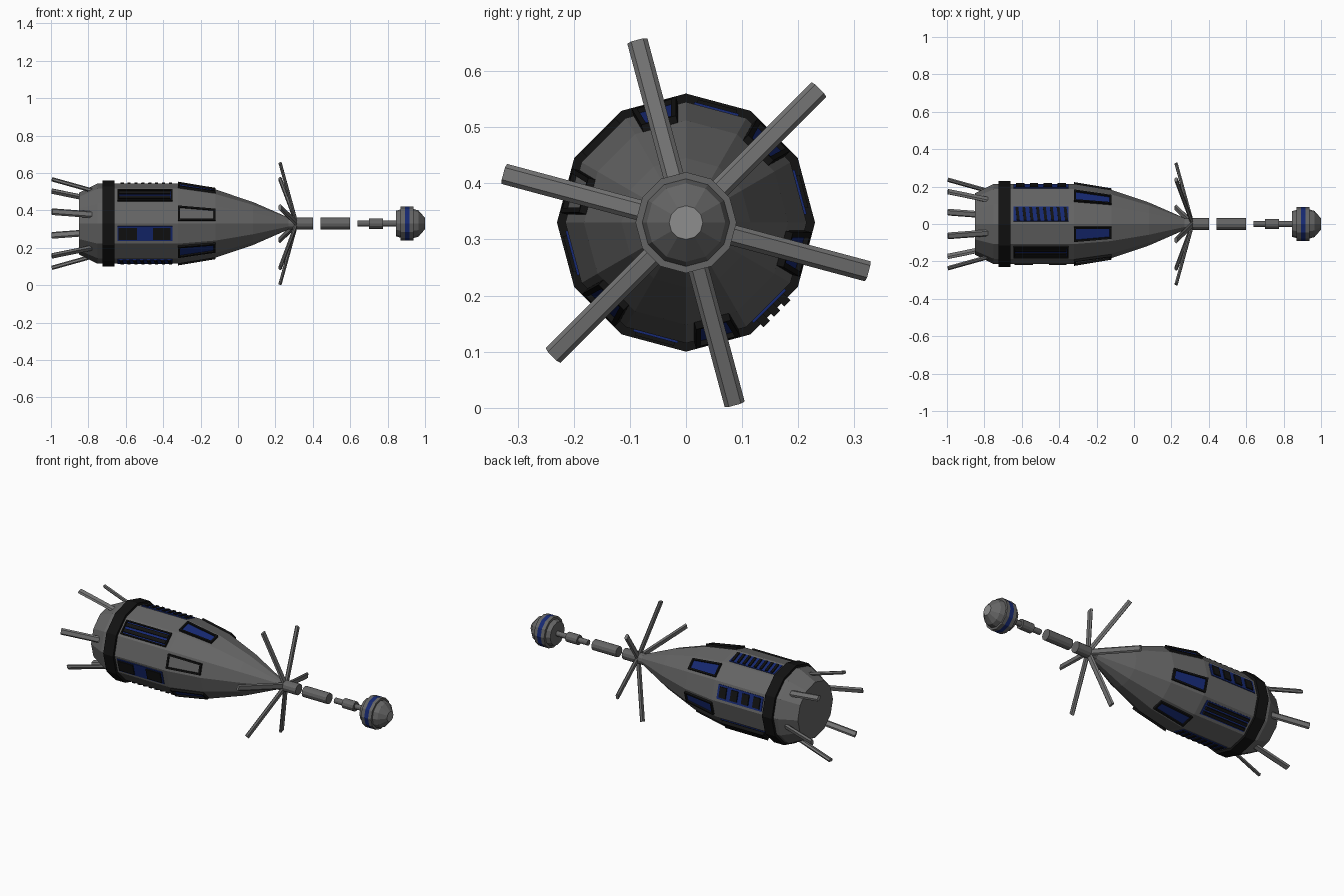
import bpy, bmesh, math
from mathutils import Vector

if "Cube" in bpy.data.objects:
    bpy.data.objects.remove(bpy.data.objects["Cube"], do_unlink=True)

AXIS_Z = 0.33
SIDES = 12


def material(name, r, g, b):
    m = bpy.data.materials.new(name)
    m.use_nodes = True
    m.diffuse_color = (r, g, b, 1)
    node = m.node_tree.nodes["Principled BSDF"]
    node.inputs["Base Color"].default_value = (r, g, b, 1)
    node.inputs["Roughness"].default_value = 0.7
    return m


GRAY = material("hull gray", 0.13, 0.13, 0.13)
STEEL = material("strut gray", 0.17, 0.17, 0.17)
LIGHT = material("light gray", 0.27, 0.27, 0.27)
BLACK = material("black", 0.006, 0.006, 0.006)
BLUE = material("deep blue", 0.008, 0.022, 0.17)


def finish(name, bm, mats):
    bmesh.ops.recalc_face_normals(bm, faces=bm.faces[:])
    mesh = bpy.data.meshes.new(name)
    bm.to_mesh(mesh)
    bm.free()
    for m in mats:
        mesh.materials.append(m)
    ob = bpy.data.objects.new(name, mesh)
    bpy.context.collection.objects.link(ob)
    return ob


def polar(x, radius, angle, t=0.0):
    """Point at a radius and angle about the long axis, shifted t sideways."""
    c, s = math.cos(angle), math.sin(angle)
    return Vector((x, radius * c - t * s, AXIS_Z + radius * s + t * c))


def lathe(name, profile, mats, rule=None):
    """Twelve-sided solid along x; rule gives a material from segment index."""
    bm = bmesh.new()
    rings = [[bm.verts.new(polar(x, r, math.tau * i / SIDES)) for i in range(SIDES)]
             for x, r in profile]
    for k, (a, b) in enumerate(zip(rings, rings[1:])):
        for i in range(SIDES):
            j = (i + 1) % SIDES
            f = bm.faces.new((a[i], a[j], b[j], b[i]))
            f.material_index = rule(k) if rule else 0
    bm.faces.new(rings[0])
    f = bm.faces.new(rings[-1])
    f.material_index = rule(len(profile) - 1) if rule else 0
    return finish(name, bm, mats)


# Hull
HULL = [(-0.85, 0.165), (-0.75, 0.215), (-0.32, 0.215), (-0.12, 0.182),
        (0.08, 0.115), (0.27, 0.032)]
lathe("hull", HULL, [GRAY])
lathe("rear_ring", [(-0.725, 0.23), (-0.66, 0.23)], [BLACK])


def facet_distance(x):
    """Distance from the axis to the middle of a hull facet."""
    for (x0, r0), (x1, r1) in zip(HULL, HULL[1:]):
        if x <= x1:
            return (r0 + (r1 - r0) * (x - x0) / (x1 - x0)) * math.cos(math.pi / SIDES)
    return HULL[-1][1]


def block(bm, deg, x0, x1, t0, t1, height, taper=1.0, skew=0.0):
    """Slab lying on a hull facet; returns its outer face."""
    a = math.radians(deg)
    corners = [(x0, t0), (x1, t0 * taper), (x1 + skew, t1 * taper), (x0 + skew, t1)]
    low, high = [[bm.verts.new(polar(x, facet_distance(x) + h, a, t)) for x, t in corners]
                 for h in (-0.004, height)]
    bm.faces.new(low)
    for i in range(4):
        j = (i + 1) % 4
        bm.faces.new((low[i], low[j], high[j], high[i]))
    return bm.faces.new(high)


def framed_panel(name, deg, x0, x1, half, height, border, pane, taper=1.0):
    """Black frame with a sunken coloured pane."""
    bm = bmesh.new()
    top = block(bm, deg, x0, x1, -half, half, height, taper)
    bmesh.ops.recalc_face_normals(bm, faces=bm.faces[:])
    bmesh.ops.inset_individual(bm, faces=[top], thickness=border, depth=0)
    bmesh.ops.inset_individual(bm, faces=[top], thickness=0.001, depth=-height * 0.7)
    top.material_index = 1
    return finish(name, bm, [BLACK, pane])


# Forward windows on alternate facets
for n in range(6):
    deg = 45 + 60 * n
    framed_panel(f"forward_window_{n}", deg, -0.32, -0.12, 0.041, 0.013, 0.013,
                 GRAY if deg == 165 else BLUE, 0.78)

# Long side panels on the facets between
X0, X1 = -0.645, -0.35


def plate(name, deg):
    bm = bmesh.new()
    block(bm, deg, X0, X1, -0.041, 0.041, 0.004)
    finish(name, bm, [BLUE])


def bars(name, deg, spans, half, skew=0.0):
    bm = bmesh.new()
    for a, b in spans:
        block(bm, deg, a, b, -half, half, 0.01, skew=skew)
    finish(name, bm, [BLACK])


def long_bars(name, deg, offsets, half, height):
    bm = bmesh.new()
    for t in offsets:
        block(bm, deg, X0 + 0.01, X1 - 0.01, t - half, t + half, height)
    finish(name, bm, [BLACK])


def even_spans(count, fill):
    step = (X1 - X0) / count
    return [(X0 + step * (i + 0.5 - fill / 2), X0 + step * (i + 0.5 + fill / 2))
            for i in range(count)]


framed_panel("vent_panel", 135, X0, X1, 0.042, 0.012, 0.01, BLUE)
long_bars("vent_slats", 135, (-0.017, 0.017), 0.01, 0.011)
plate("double_hatch_panel", 195)
bars("double_hatch_covers", 195, [(-0.64, -0.54), (-0.455, -0.36)], 0.033)
plate("quad_hatch_panel", 15)
bars("quad_hatch_covers", 15, even_spans(4, 0.6), 0.03)
for label, deg in (("upper", 75), ("lower", 255)):
    plate(f"{label}_louvre_panel", deg)
    bars(f"{label}_louvres", deg, even_spans(8, 0.42), 0.036, 0.008)
plate("ridged_panel", 315)
long_bars("ridges", 315, (-0.026, 0, 0.026), 0.008, 0.022)


# Flat hexagonal struts: swept nose fins and tail prongs
def strut(name, deg, start, end, width, depth):
    a = math.radians(deg)
    p, q = polar(*start, a), polar(*end, a)
    side = Vector((0, -math.sin(a), math.cos(a)))
    face = (q - p).normalized().cross(side)
    section = [side * (width * u) + face * (depth * v) for u, v in
               ((-0.5, 0), (-0.3, 0.5), (0.3, 0.5), (0.5, 0), (0.3, -0.5), (-0.3, -0.5))]
    bm = bmesh.new()
    ends = [[bm.verts.new(o + s) for s in section] for o in (p, q)]
    for i in range(6):
        j = (i + 1) % 6
        bm.faces.new((ends[0][i], ends[0][j], ends[1][j], ends[1][i]))
    for ring in ends:
        bm.faces.new(ring)
    finish(name, bm, [STEEL])


for n in range(6):
    deg = 45 + 60 * n
    strut(f"nose_fin_{n}", deg, (0.31, 0.015), (0.225, 0.335), 0.037, 0.016)
    strut(f"tail_prong_{n}", deg, (-0.77, 0.18), (-0.995, 0.245), 0.037, 0.018)

# Nose collar and separated boom sections
lathe("nose_collar", [(0.25, 0.032), (0.4, 0.032)], [GRAY])
lathe("boom_section", [(0.44, 0.031), (0.6, 0.031)], [GRAY])
lathe("boom_coupling", [(0.64, 0.016), (0.7, 0.016), (0.7, 0.028), (0.775, 0.028),
                        (0.775, 0.015), (0.85, 0.015)], [GRAY])

# Sensor head with blue band and light tip
lathe("sensor_head", [(0.845, 0.068), (0.87, 0.076), (0.87, 0.09), (0.892, 0.09),
                      (0.917, 0.09), (0.937, 0.09), (0.937, 0.078), (0.965, 0.07),
                      (1.0, 0.03)],
      [GRAY, BLUE, LIGHT], lambda k: {3: 1, 8: 2}.get(k, 0))
